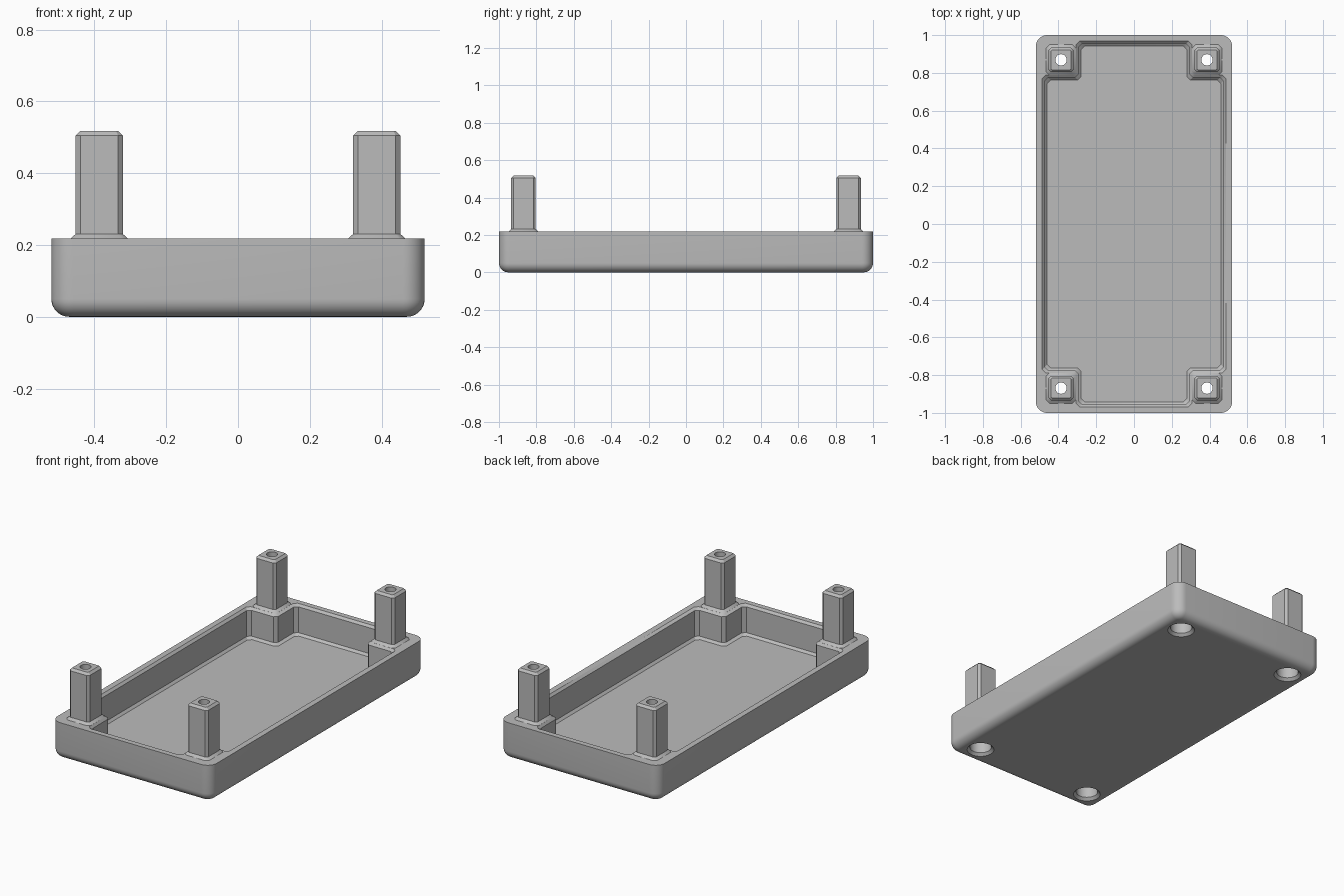
import bpy, bmesh
from math import sin, cos, pi

if "Cube" in bpy.data.objects:
    bpy.data.objects.remove(bpy.data.objects["Cube"])

grey = bpy.data.materials.new("mid grey plastic")
grey.use_nodes = True
COLOUR = (0.5, 0.5, 0.5, 1)
grey.diffuse_color = COLOUR
grey.node_tree.nodes["Principled BSDF"].inputs["Base Color"].default_value = COLOUR


def mirrored(quad):
    """Complete a quarter outline into a closed counter-clockwise loop."""
    right = [(x, -y) for x, y in reversed(quad)] + quad
    return right + [(-x, -y) for x, y in right]


def arc(cx, cy, r, steps):
    return mirrored([(cx + r * cos(a), cy + r * sin(a))
                     for a in ((i + 0.5) * pi / 2 / steps for i in range(steps))])


def rounded(x, y, r, steps=8):
    return mirrored([(x - r + r * cos(i * pi / 2 / steps),
                      y - r + r * sin(i * pi / 2 / steps)) for i in range(steps + 1)])


def chamfered(h, c):
    return mirrored([(h, h - c), (h - c, h)])


def cavity_outline(d, c=0.018):
    """Rectangle with its corners stepped in around the post blocks."""
    x, y, xn, yn = 0.46 + d, 0.942 + d, 0.28 + d, 0.762 + d
    return mirrored([(x, yn - c), (x - c, yn), (xn + c, yn),
                     (xn, yn + c), (xn, y - c), (xn - c, y)])


def loft(name, layers, at=(0, 0)):
    """Skin a stack of (outline, height) layers into a closed solid."""
    bm = bmesh.new()
    rings = [[bm.verts.new((x + at[0], y + at[1], z)) for x, y in pts] for pts, z in layers]
    for low, high in zip(rings, rings[1:]):
        for i in range(len(low)):
            j = (i + 1) % len(low)
            bm.faces.new((low[i], low[j], high[j], high[i]))
    bm.faces.new(rings[0][::-1])
    bm.faces.new(rings[-1])
    mesh = bpy.data.meshes.new(name)
    bm.to_mesh(mesh)
    bm.free()
    mesh.materials.append(grey)
    ob = bpy.data.objects.new(name, mesh)
    bpy.context.collection.objects.link(ob)
    return ob


def combine(target, tool, operation):
    mod = target.modifiers.new("combine", "BOOLEAN")
    mod.operation, mod.solver, mod.object = operation, "EXACT", tool
    bpy.context.view_layer.objects.active = target
    bpy.ops.object.modifier_apply(modifier=mod.name)
    bpy.data.objects.remove(tool)


# Tray with rounded corners and a filleted underside
RIM, FILLET = 0.218, 0.05
layers = []
for k in range(9):
    a = k * pi / 16
    inset = FILLET * (1 - sin(a))
    layers.append((rounded(0.52 - inset, 1 - inset, 0.06 - inset), FILLET * (1 - cos(a))))
layers.append((rounded(0.52, 1, 0.06), RIM))
tray = loft("enclosure_tray", layers)

# Hollow with chamfers at the floor and the rim
EDGE = 0.013
combine(tray, loft("hollow_cutter", [
    (cavity_outline(0), 0.04), (cavity_outline(EDGE), 0.04 + EDGE),
    (cavity_outline(EDGE), RIM - EDGE), (cavity_outline(2 * EDGE), RIM),
    (cavity_outline(2 * EDGE), 0.3)]), "DIFFERENCE")

# Corner posts with flared feet, each drilled and counterbored from below
TOP, HALF = 0.518, 0.0655
for sx in (-1, 1):
    for sy in (-1, 1):
        at = (sx * 0.3865, sy * 0.869)
        combine(tray, loft("post", [
            (chamfered(0.08, 0.018), 0.17), (chamfered(0.08, 0.018), RIM),
            (chamfered(HALF, EDGE), RIM + EDGE), (chamfered(HALF, EDGE), TOP - EDGE),
            (chamfered(HALF - EDGE, 0.006), TOP)], at), "UNION")
        combine(tray, loft("screw_hole_cutter", [
            (arc(0, 0, 0.085, 8), -0.01), (arc(0, 0, 0.06, 8), 0.015),
            (arc(0, 0, 0.06, 8), 0.15), (arc(0, 0, 0.03, 8), 0.15),
            (arc(0, 0, 0.03, 8), 0.6)], at), "DIFFERENCE")

# Smooth the round surfaces, keep the chamfers crisp
bpy.ops.object.select_all(action="DESELECT")
tray.select_set(True)
bpy.context.view_layer.objects.active = tray
bpy.ops.object.shade_smooth_by_angle(angle=pi / 6)
